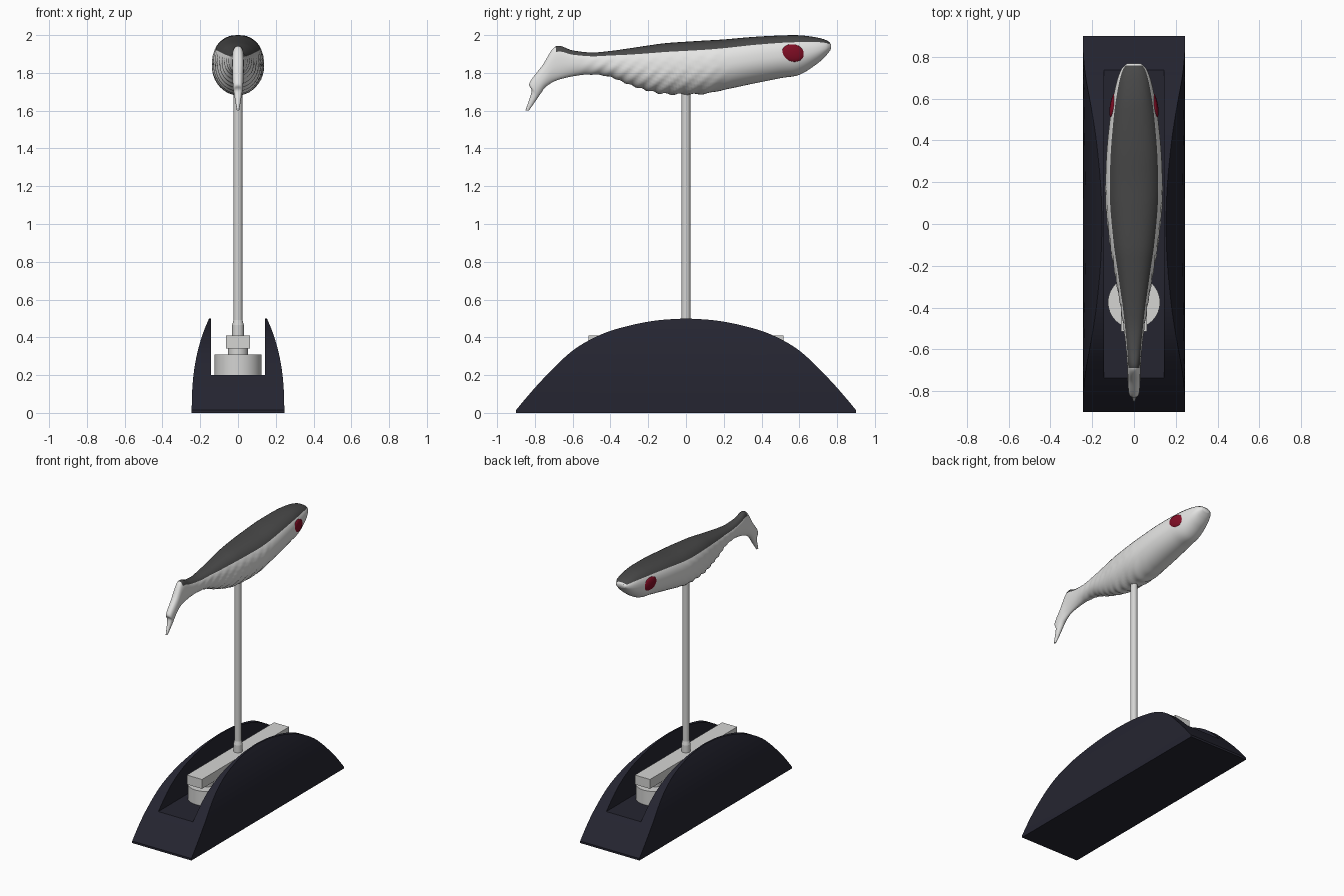
import bpy, bmesh, math
from mathutils import Vector

if "Cube" in bpy.data.objects:
    bpy.data.objects.remove(bpy.data.objects["Cube"])


def material(name, rgb):
    m = bpy.data.materials.new(name)
    m.diffuse_color = (*rgb, 1)
    m.use_nodes = True
    m.node_tree.nodes["Principled BSDF"].inputs["Base Color"].default_value = m.diffuse_color
    return m


NAVY = material("navy base", (0.018, 0.018, 0.03))
WHITE = material("white belly", (0.78, 0.78, 0.77))
GREY = material("dark grey back", (0.065, 0.065, 0.065))
METAL = material("light grey fittings", (0.66, 0.66, 0.65))
RED = material("dark red eye", (0.22, 0.004, 0.018))


def finish(ob, angle=35):
    bpy.ops.object.select_all(action='DESELECT')
    ob.select_set(True)
    bpy.context.view_layer.objects.active = ob
    bpy.ops.object.shade_smooth_by_angle(angle=math.radians(angle))


def catmull(rows, steps):
    """Smoothly resample a list of number rows, keeping the given rows."""
    pts = [Vector(r) for r in rows]
    out = []
    for i in range(len(pts) - 1):
        a, b, c, d = pts[max(i - 1, 0)], pts[i], pts[i + 1], pts[min(i + 2, len(pts) - 1)]
        for s in range(steps):
            t = s / steps
            out.append(b + (c - a) * (t / 2) + (a * 2 - b * 5 + c * 4 - d) * (t * t / 2)
                       + (b * 3 - a - c * 3 + d) * (t ** 3 / 2))
    return out + [pts[-1]]


def loft(name, rings, mats, rule=None, angle=35):
    bm = bmesh.new()
    vs = [[bm.verts.new(p) for p in ring] for ring in rings]
    n = len(rings[0])
    for i in range(len(vs) - 1):
        for j in range(n):
            k = (j + 1) % n
            f = bm.faces.new((vs[i][j], vs[i][k], vs[i + 1][k], vs[i + 1][j]))
            f.material_index = rule(i, j) if rule else 0
    bm.faces.new(vs[0])
    bm.faces.new(vs[-1])
    bmesh.ops.remove_doubles(bm, verts=bm.verts, dist=1e-5)
    bmesh.ops.recalc_face_normals(bm, faces=bm.faces)
    me = bpy.data.meshes.new(name)
    bm.to_mesh(me)
    bm.free()
    for m in mats:
        me.materials.append(m)
    ob = bpy.data.objects.new(name, me)
    bpy.context.collection.objects.link(ob)
    finish(ob, angle)
    return ob


# Arched base with a channel: (y, arch height) from centre to end
half = catmull([(0, .5), (.15, .49), (.3, .462), (.45, .415), (.6, .33),
                (.737, .2), (.82, .11), (.9, .015)], 5)
arch = [(-p[0], p[1]) for p in reversed(half[1:])] + [(p[0], p[1]) for p in half]


def base_ring(y, h):
    side = [(.245 - .092 * (h * t / .5) ** 2.5, h * t)
            for t in (0, .15, .3, .45, .6, .7, .8, .88, .95, 1)]
    side += [(.143, h), (.143, min(h, .2))]
    return [(x, y, z) for x, z in side] + [(-x, y, z) for x, z in reversed(side)]


loft("base", [base_ring(y, h) for y, h in arch], [NAVY])

# Fish body: back point (y, z), belly point (y, z), half width, nose to tail tip
stations = [
    (.768, 1.952, .766, 1.922, .035), (.745, 1.972, .738, 1.888, .06),
    (.69, 1.988, .69, 1.845, .081), (.6, 1.999, .6, 1.79, .101),
    (.5, 1.998, .5, 1.772, .116), (.35, 1.99, .35, 1.742, .131),
    (.2, 1.977, .2, 1.71, .137), (.08, 1.97, .08, 1.688, .134),
    (-.1, 1.958, -.1, 1.688, .114), (-.2, 1.945, -.2, 1.706, .097),
    (-.3, 1.93, -.3, 1.738, .08), (-.4, 1.916, -.4, 1.778, .063),
    (-.5, 1.908, -.49, 1.791, .05), (-.6, 1.919, -.58, 1.785, .039),
    (-.69, 1.94, -.68, 1.762, .032), (-.76, 1.84, -.74, 1.728, .03),
    (-.828, 1.748, -.768, 1.692, .026), (-.818, 1.7, -.79, 1.66, .019),
    (-.85, 1.602, -.832, 1.6, .006)]
SUB, SEG = 12, 40


def fish_ring(row):
    ty, tz, by, bz, w = row
    ring = []
    for j in range(SEG):
        a = 2 * math.pi * j / SEG
        c, s = math.cos(a), math.sin(a)
        e = 2 / 2.5 if s > 0 else 1
        px, pz = math.copysign(abs(c) ** e, c), math.copysign(abs(s) ** e, s)
        y, z = (ty + by) / 2 + pz * (ty - by) / 2, (tz + bz) / 2 + pz * (tz - bz) / 2
        # Slanted ribs along the rear flank and belly
        fade = max(0, min(1, (y + .58) / .12, (.25 - y) / .25, (.62 - pz) / .5))
        k = 1 + .035 * fade * math.sin(2 * math.pi * (y - 1.1 * (z - 1.7)) / .078)
        ring.append((w * px * k, y, (tz + bz) / 2 + (z - (tz + bz) / 2) * k))
    return ring


tail_start = 14 * SUB
loft("fish_body", [fish_ring(r) for r in catmull(stations, SUB)], [WHITE, GREY],
     lambda i, j: 1 if 4 <= j < 16 and SUB // 2 <= i < tail_start else 0, 50)

# Eyes
for side, label in ((1, "right"), (-1, "left")):
    bpy.ops.mesh.primitive_uv_sphere_add(segments=32, ring_count=16, radius=1,
                                         location=(side * .1, .567, 1.905))
    eye = bpy.context.object
    eye.name = label + "_eye"
    eye.scale = (.015, .061, .046)
    eye.rotation_euler = (-.2, 0, side * .16)
    eye.data.materials.append(RED)
    finish(eye, 60)


def cylinder(name, r1, r2, z0, z1, y=0):
    bpy.ops.mesh.primitive_cone_add(vertices=32, radius1=r1, radius2=r2, depth=z1 - z0,
                                    location=(0, y, (z0 + z1) / 2))
    ob = bpy.context.object
    ob.name = name
    ob.data.materials.append(METAL)
    finish(ob)


# Round feet with necks under the bar
for y, label in ((-.375, "front"), (.375, "back")):
    cylinder(label + "_foot", .125, .125, .2, .308, y)
    cylinder(label + "_neck", .053, .053, .3, .345, y)

# Bar
bpy.ops.mesh.primitive_cube_add(size=1, location=(0, 0, .375))
bar = bpy.context.object
bar.name = "bar"
bar.scale = (.125, 1.03, .07)
bar.data.materials.append(METAL)

# Pole and its socket
cylinder("socket", .031, .031, .405, .465)
cylinder("socket_collar", .031, .023, .465, .495)
cylinder("pole", .024, .024, .4, 1.75)
